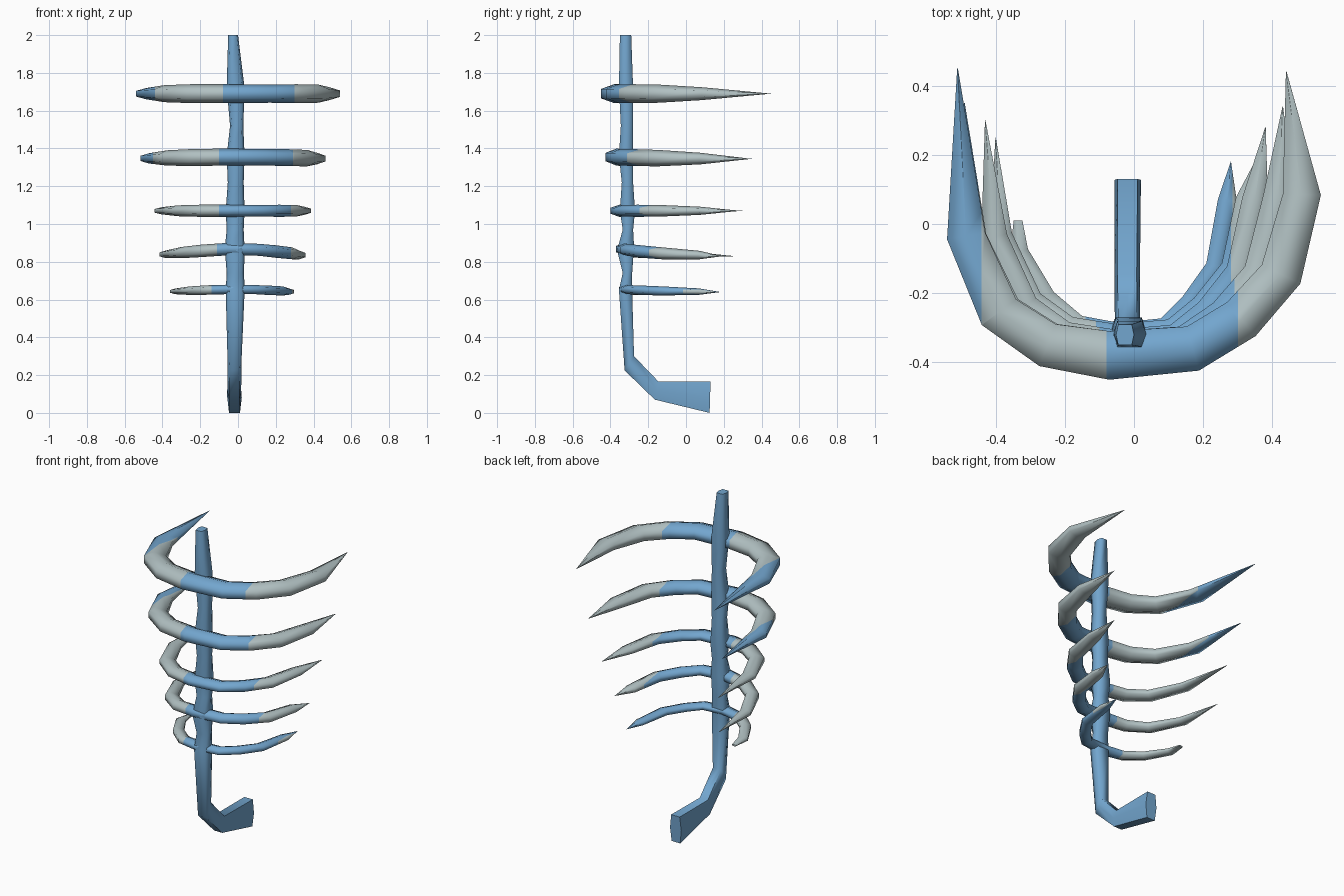
import bpy, bmesh, math
from mathutils import Vector

if "Cube" in bpy.data.objects:
    bpy.data.objects.remove(bpy.data.objects["Cube"])


def material(name, rgb):
    m = bpy.data.materials.new(name)
    m.diffuse_color = (*rgb, 1)
    m.use_nodes = True
    m.node_tree.nodes["Principled BSDF"].inputs["Base Color"].default_value = m.diffuse_color
    return m


BLUE = material("blue", (0.17, 0.38, 0.62))
GREY = material("pale_grey", (0.44, 0.53, 0.54))


def loft(name, rings, cuts=(), shoulder=0.5):
    """Skin six-sided rings given as (centre, half-axis u, half-axis w)."""
    s = shoulder
    section = [(1, s), (0, 1), (-1, s), (-1, -s), (0, -1), (1, -s)]
    bm = bmesh.new()
    loops = [[bm.verts.new(c + u * p + w * q) for p, q in section]
             for c, u, w in rings]
    for a, b in zip(loops, loops[1:]):
        for k in range(6):
            j = (k + 1) % 6
            bm.faces.new((a[k], a[j], b[j], b[k]))
    bm.faces.new(loops[0])
    bm.faces.new(loops[-1])
    # colour bands alternate between the x cuts
    for x in cuts:
        bmesh.ops.bisect_plane(bm, geom=bm.verts[:] + bm.edges[:] + bm.faces[:],
                               plane_co=(x, 0, 0), plane_no=(1, 0, 0))
    bmesh.ops.recalc_face_normals(bm, faces=bm.faces[:])
    for f in bm.faces:
        f.smooth = True
        x = f.calc_center_median().x
        f.material_index = sum(x > c for c in cuts) % 2
    me = bpy.data.meshes.new(name)
    bm.to_mesh(me)
    bm.free()
    me.materials.append(BLUE)
    me.materials.append(GREY)
    me.set_sharp_from_angle(angle=math.radians(75))
    ob = bpy.data.objects.new(name, me)
    bpy.context.collection.objects.link(ob)
    return ob


# Spine and hooked tail: outer (y, z), inner (y, z), x min, x max
spine = [
    (-.35, 2.0, -.29, 2.0, -.052, .0),
    (-.355, 1.72, -.28, 1.72, -.06, .035),
    (-.345, 1.52, -.28, 1.52, -.042, .028),
    (-.355, 1.36, -.28, 1.36, -.06, .035),
    (-.34, 1.22, -.28, 1.22, -.054, .03),
    (-.35, 1.07, -.27, 1.07, -.065, .035),
    (-.335, .97, -.28, .97, -.06, .03),
    (-.365, .86, -.275, .88, -.07, .035),
    (-.335, .74, -.285, .74, -.06, .032),
    (-.355, .65, -.285, .64, -.065, .035),
    (-.325, .225, -.275, .30, -.055, .018),
    (-.165, .07, -.145, .165, -.057, .017),
    (.125, .0, .13, .165, -.057, .02),
]
rings = []
for oy, oz, iy, iz, x0, x1 in spine:
    c = Vector(((x0 + x1) / 2, (oy + iy) / 2, (oz + iz) / 2))
    rings.append((c, Vector((0, (iy - oy) / 2, (iz - oz) / 2)),
                  Vector(((x1 - x0) / 2, 0, 0))))
loft("spine_and_tail", rings, shoulder=0.75)

# Rib path of the largest rib: x, y, radial half width, half height
path = [
    (-.51, .45, .001, .001), (-.485, -.035, .056, .03), (-.39, -.255, .062, .045),
    (-.25, -.35, .065, .05), (-.07, -.38, .07, .05), (.17, -.36, .066, .048),
    (.31, -.275, .064, .05), (.425, -.145, .062, .048), (.485, .085, .055, .034),
    (.44, .44, .001, .001),
]

# Each rib: x min, x max, y min, left tip, right tip, mid z, end z, height, width, cuts
ribs = [
    (-.54, .54, -.45, (-.51, .45), (.44, .44), 1.69, 1.69, 1.0, 1.0, (-.44, -.08, .3)),
    (-.52, .46, -.425, (-.49, .35), (.43, .34), 1.355, 1.345, .9, .82, (-.45, -.1, .29)),
    (-.44, .38, -.40, (-.43, .30), (.38, .28), 1.07, 1.07, .64, .68, (-.45, -.1, .28)),
    (-.415, .35, -.37, (-.40, .25), (.355, .19), .87, .83, .66, .58, (-.45, -.11, .28)),
    (-.355, .285, -.355, (-.335, .01), (.28, .18), .655, .64, .5, .5, (-.45, -.14, .285)),
]
for i, (xl, xr, y0, lt, rt, zm, ze, hs, ws, cuts) in enumerate(ribs):
    pts = []
    for n, (x, y, rw, rh) in enumerate(path):
        px = x * (-xl if x < 0 else xr) / .54
        py = y0 + .07 * ws + (y + .38) * (.35 + .65 * (.28 - y0 - .355) / .375)
        px += (.056 * (1 - ws) * .5) * (1 if x > .4 else -1 if x < -.4 else 0)
        if n == 0:
            px, py = lt
        if n == len(path) - 1:
            px, py = rt
        # the short lowest left end stops bluntly
        if i == 4 and n == 0:
            rw, rh = .025, .012
        if i == 4 and n == 1:
            py -= .05
        t = min(1, abs(n - 4.3) / 4.3)
        pts.append((Vector((px, py, zm + (ze - zm) * t)), rw * ws, rh * hs))
    rings = []
    for n, (c, rw, rh) in enumerate(pts):
        d = pts[min(n + 1, len(pts) - 1)][0] - pts[max(n - 1, 0)][0]
        normal = Vector((d.y, -d.x, 0)).normalized()
        rings.append((c, normal * rw, Vector((0, 0, rh))))
    loft(f"rib_pair_{i + 1}", rings, cuts)
